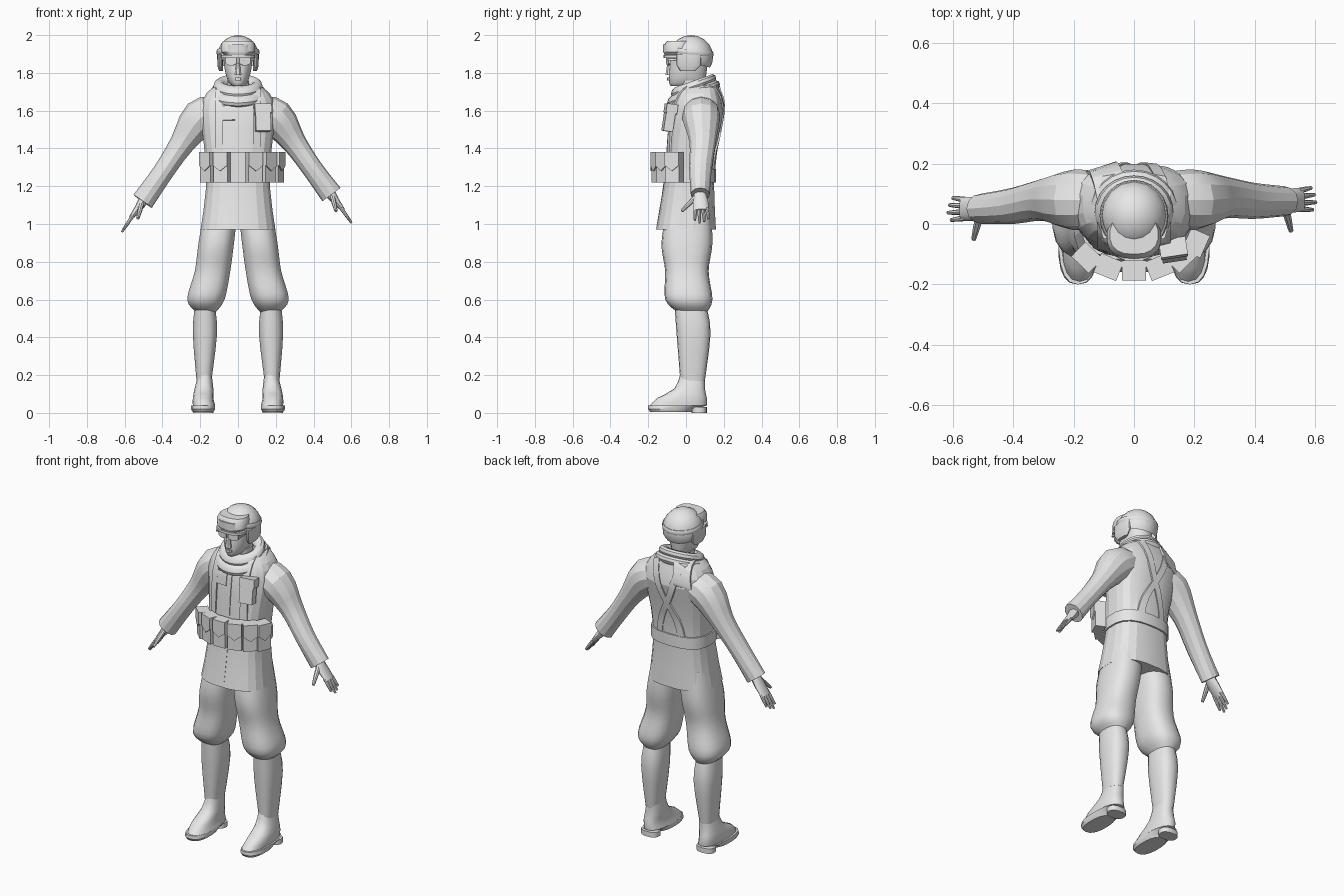
import bpy, bmesh
from math import sin, cos, pi, radians
from mathutils import Vector, Matrix
from mathutils.bvhtree import BVHTree

default_cube = bpy.data.objects.get("Cube")
if default_cube:
    bpy.data.objects.remove(default_cube, do_unlink=True)

grey = bpy.data.materials.new("plain_grey")
grey.use_nodes = True
grey.diffuse_color = (.8, .8, .8, 1)
grey.node_tree.nodes["Principled BSDF"].inputs["Base Color"].default_value = grey.diffuse_color


def finish(name, bm, angle):
    """Turn a bmesh into a shaded object with the grey material."""
    bmesh.ops.remove_doubles(bm, verts=bm.verts, dist=.0001)
    bmesh.ops.recalc_face_normals(bm, faces=bm.faces)
    mesh = bpy.data.meshes.new(name)
    bm.to_mesh(mesh)
    bm.free()
    mesh.materials.append(grey)
    obj = bpy.data.objects.new(name, mesh)
    bpy.context.collection.objects.link(obj)
    bpy.ops.object.select_all(action='DESELECT')
    obj.select_set(True)
    bpy.context.view_layer.objects.active = obj
    bpy.ops.object.shade_smooth_by_angle(angle=radians(angle))
    return obj


def skin(name, loops, angle=35, caps=True):
    """Bridge a list of equal point loops."""
    bm = bmesh.new()
    rows = [[bm.verts.new(point) for point in loop] for loop in loops]
    count = len(rows[0])
    for low, high in zip(rows, rows[1:]):
        for i in range(count):
            j = (i + 1) % count
            bm.faces.new((low[i], low[j], high[j], high[i]))
    if caps:
        bm.faces.new(rows[0])
        bm.faces.new(rows[-1])
    return finish(name, bm, angle)


def ease(rings, steps):
    """Add smoothly curved rings between the given ones."""
    keys = [Vector(ring) for ring in rings]
    last = len(keys) - 1
    dense = []
    for i in range(last):
        before, start, end, after = (keys[min(max(i + k, 0), last)] for k in range(-1, 3))
        leave, arrive = (end - before) / 2, (after - start) / 2
        for step in range(steps):
            t = step / steps
            blend = t * t * (3 - 2 * t)
            dense.append(start.lerp(end, blend) + leave * t * (1 - t) ** 2 - arrive * t * t * (1 - t))
    return dense + [keys[-1]]


def rounded(value, power):
    return abs(value) ** power * (1 if value > 0 else -1)


def stack(name, rings, side=1, sides=18, power=.8, angle=35, steps=1):
    """Loft level rings, each given as x_min, x_max, y_min, y_max, z."""
    loops = []
    for x_min, x_max, y_min, y_max, z in ease(rings, steps):
        middle = Vector((x_min + x_max, y_min + y_max)) / 2
        turns = [2 * pi * (i + .5) / sides for i in range(sides)]
        loops.append([(side * (middle.x + (x_max - middle.x) * rounded(cos(a), power)),
                       middle.y + (y_max - middle.y) * rounded(sin(a), power), z) for a in turns])
    return skin(name, loops, angle)


def even_stack(name, rings, **options):
    """Loft rings that are symmetric in x: half_width, y_min, y_max, z."""
    return stack(name, [(-ring[0], *ring) for ring in rings], **options)


def limb(name, rings, place, sides=12, angle=35, steps=1):
    """Loft rings across a path, each given as x, y, z, thickness, breadth."""
    dense = ease(rings, steps)
    centres = [place(Vector(ring[:3])) for ring in dense]
    loops = []
    for i, centre in enumerate(centres):
        along = (centres[min(i + 1, len(dense) - 1)] - centres[max(i - 1, 0)]).normalized()
        across = Vector((0, 1, 0)).cross(along).normalized()
        broad = along.cross(across)
        thick, breadth = dense[i][3:]
        turns = [2 * pi * k / sides for k in range(sides)]
        loops.append([centre + across * thick * cos(a) + broad * breadth * sin(a) for a in turns])
    return skin(name, loops, angle)


def hoop(name, place, radius, thick, tall, tilt, sides=24):
    """Make an oval ring of oval section, raised towards the back by tilt."""
    loops = []
    for i in range(sides + 1):
        a = 2 * pi * i / sides
        loop = []
        for k in range(10):
            b = 2 * pi * k / 10
            out = Vector((cos(a) * (radius[0] + thick * cos(b)), sin(a) * (radius[1] + thick * cos(b)), 0))
            out.z = tall * sin(b) + tilt * out.y
            loop.append(Vector(place) + out)
        loops.append(loop)
    return skin(name, loops, caps=False)


def plate(name, outline, depth, place, turn=0, lean=0):
    """Extrude an x-z outline in y, then turn and lean it into place."""
    spin = Matrix.Rotation(turn, 3, 'Z') @ Matrix.Rotation(lean, 3, 'X')
    loops = [[Vector(place) + spin @ Vector((x, y, z)) for x, z in outline]
             for y in (-depth / 2, depth / 2)]
    return skin(name, loops)


def rectangle(width, height):
    x, z = width / 2, height / 2
    return [(-x, -z), (x, -z), (x, z), (-x, z)]


def drape(name, start, end, x_at, width, lift=.01, steps=24):
    """Lay a strap over the jacket between two angles round the chest."""
    loops = []
    for i in range(steps + 1):
        t = i / steps
        a = radians(start + (end - start) * t)
        out = Vector((0, cos(a), sin(a)))
        edges = [surface.ray_cast(Vector((x_at(t) + k * width / 2, .05, 1.5)), out)[0] for k in (-1, 1)]
        if None not in edges:
            left, right = edges
            loops.append([left - out * lift, left + out * lift, right + out * lift, right - out * lift])
    return skin(name, loops)


# Jacket with its flared skirt
jacket = even_stack("jacket", [
    (.2, -.16, .16, .97), (.17, -.12, .15, 1.2), (.18, -.1, .16, 1.4),
    (.2, -.08, .2, 1.6), (.17, -.05, .18, 1.69), (.12, -.03, .17, 1.73)],
    sides=20, power=.75, angle=16, steps=2)
surface = BVHTree.FromPolygons([v.co for v in jacket.data.vertices],
                               [p.vertices for p in jacket.data.polygons])

# Harness that crosses on the back, placket and draped cloth
for side, label in ((1, "left"), (-1, "right")):
    drape(label + "_strap", 223, -70, lambda t: side * (.1 - .36 * max(0, t - .5)), width=.04)
drape("front_placket", 130, 248, lambda t: 0, width=.03, lift=.005)
drape("breast_flap", 135, 160, lambda t: -.05, width=.07)
drape("scarf_tail", 85, 38, lambda t: -.07 - .04 * t, width=.1, lift=.015)

# Belt with a fan of flapped pouches
even_stack("belt", [(.18, -.12, .16, z) for z in (1.22, 1.29)], power=.75)
flap = [(-.04, .08), (-.04, .01), (0, -.02), (.04, .01), (.04, .08)]
for k in range(-2, 4):
    spin = radians(22 * k)
    centre = Vector((.22 * sin(spin), -.15 * cos(spin), 1.3))
    outward = Vector((sin(spin), -cos(spin), 0))
    plate("belt_pouch", rectangle(.08, .16), .06, centre, spin)
    plate("pouch_flap", flap, .015, centre + outward * .03, spin)

# Chest pouch
chest = Vector((.13, -.09, 1.56))
plate("chest_pouch", rectangle(.08, .14), .05, chest, turn=.15, lean=-.15)
plate("chest_pouch_flap", rectangle(.09, .05), .06, chest + Vector((0, .01, .05)), turn=.15, lean=-.15)

# Collar and scarf folds
hoop("lower_scarf", (0, .04, 1.69), (.12, .11), thick=.03, tall=.03, tilt=.35)
hoop("upper_scarf", (0, .04, 1.73), (.1, .09), thick=.03, tall=.03, tilt=.35)

# Head and face
even_stack("neck", [(.06, -.03, .09, z) for z in (1.65, 1.76)])
even_stack("head", [(.03, -.08, .09, 1.73), (.05, -.09, .1, 1.75),
                    (.07, -.09, .11, 1.81), (.08, -.08, .12, 1.9)], steps=2, power=.9)
even_stack("nose", [(.02, -.11, -.07, 1.79), (.01, -.1, -.07, 1.85)], sides=8)
even_stack("mouth", [(.02, -.1, -.07, z) for z in (1.76, 1.775)], sides=10)
lens = [(-.03, .02), (-.03, -.01), (-.01, -.02), (.01, -.02), (.03, -.01), (.03, .02)]
for side in (-1, 1):
    plate("glasses_lens", lens, .01, (side * .036, -.094, 1.86), side * .2)
    plate("glasses_arm", rectangle(.1, .01), .01, (side * .075, -.045, 1.87), pi / 2)
    stack("ear_flap", [(.08, .1, -.03, .05, 1.81), (.08, .11, -.05, .08, 1.84),
                       (.08, .11, -.05, .08, 1.9)], side)

# Helmet dome with a sloping rim
dome = bmesh.new()
bmesh.ops.create_uvsphere(dome, u_segments=16, v_segments=10, radius=1, matrix=Matrix.LocRotScale(
    Vector((0, .027, 1.885)), None, Vector((.112, .117, .115))))
bmesh.ops.bisect_plane(dome, geom=dome.verts[:] + dome.edges[:] + dome.faces[:],
                       plane_co=(0, 0, 1.86), plane_no=(0, .25, 1), clear_inner=True)
finish("helmet", dome, 25)
hoop("goggle_strap", (0, .027, 1.91), (.108, .113), thick=.006, tall=.015, tilt=-.1)

# Brim and goggles
even_stack("helmet_brim", [(.09, -.12, .02, z) for z in (1.88, 1.895)])
even_stack("goggle_frame", [(.07, -.11, .03, 1.89), (.09, -.12, .03, 1.91),
                            (.09, -.115, .03, 1.95), (.08, -.1, .03, 1.97)])
even_stack("goggle_lens", [(.07, -.123, 0, z) for z in (1.91, 1.95)])

for side, label in ((1, "left"), (-1, "right")):
    # The left arm is held a little higher and further back
    sway = Vector((-.01, .025, .035)) if side > 0 else Vector()

    def pose(point):
        moved = point + sway * max(0, (point.x - .2) / .3)
        return Vector((moved.x * side, moved.y, moved.z))

    def taper(name, base, reach, thick):
        """Make a finger that narrows along its reach."""
        rings = []
        for t in (0, .5, 1):
            width = thick * (1 - .4 * t * t)
            rings.append((*(Vector(base) + Vector(reach) * t), width, width))
        limb(label + name, rings, pose, sides=8)

    # Sleeve
    limb(label + "_sleeve", [
        (.1, .08, 1.6, .08, .09), (.2, .08, 1.56, .1, .1), (.3, .08, 1.42, .065, .07),
        (.4, .06, 1.27, .055, .06), (.505, .05, 1.12, .06, .05)], pose, angle=22, steps=3)

    # Hand with four fingers and a thumb
    limb(label + "_palm", [(.49, .05, 1.14, .03, .03), (.53, .05, 1.08, .02, .04),
                           (.57, .05, 1.03, .01, .04)], pose)
    for k, length in enumerate((.9, 1.1, 1, .8)):
        taper("_finger", (.556, .02 + .02 * k, 1.045), Vector((.054, .005 * (k - 1.5), -.08)) * length, .01)
    taper("_thumb", (.51, .03, 1.11), (.02, -.08, -.08), .014)

    # Baggy trousers gathered below the knee
    stack(label + "_trouser", [
        (0, .18, -.1, .13, 1.08), (.02, .21, -.13, .14, .9), (.04, .23, -.11, .12, .75),
        (.07, .27, -.11, .14, .6), (.12, .22, -.04, .11, .53)], side, angle=40, steps=4)

    # Wrapped shin
    stack(label + "_shin", [
        (.12, .23, -.06, .11, .56), (.11, .24, -.05, .13, .42), (.14, .22, -.03, .1, .17)],
        side, angle=40, steps=3)

    # Boot, sole and heel
    stack(label + "_boot", [
        (.14, .21, -.03, .1, .21), (.13, .23, -.06, .1, .13), (.13, .24, -.15, .11, .08),
        (.12, .24, -.19, .11, .04)], side, angle=45, steps=2)
    stack(label + "_sole", [(.13, .24, -.19, .03, .005), (.12, .25, -.2, .04, .02),
                            (.12, .25, -.2, .115, .04)], side)
    stack(label + "_heel", [(.13, .24, .03, .11, z) for z in (0, .03)], side)
